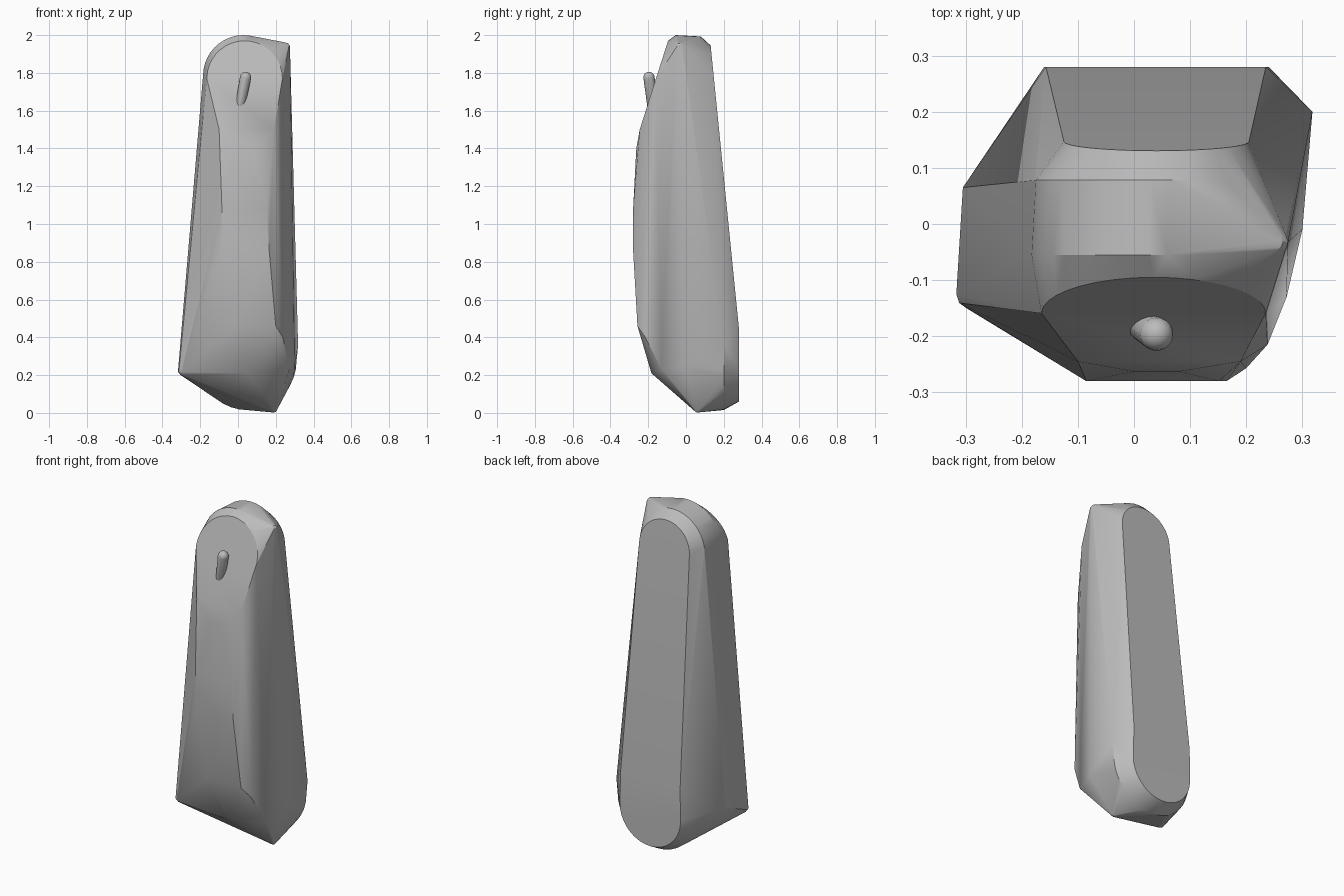
import bpy, bmesh
from math import sin, cos, pi, radians
from mathutils import Vector

if "Cube" in bpy.data.objects:
    bpy.data.objects.remove(bpy.data.objects["Cube"], do_unlink=True)

grey = bpy.data.materials.new("plain grey")
grey.use_nodes = True
colour = (0.5, 0.5, 0.5, 1)
grey.diffuse_color = colour
grey.node_tree.nodes["Principled BSDF"].inputs["Base Color"].default_value = colour


def arc(cx, cz, r, y_of_z, start, end, n=18):
    """Points of an arc in the xz plane, laid on the plane y = y_of_z(z)."""
    pts = []
    for i in range(n + 1):
        a = radians(start + (end - start) * i / n)
        x, z = cx + r * cos(a), cz + r * sin(a)
        pts.append((x, y_of_z(z), z))
    return pts


def ball(centre, r, rings=5, segments=10):
    """Points of a small sphere, used to round a corner."""
    c = Vector(centre)
    pts = [c + Vector((0, 0, r)), c - Vector((0, 0, r))]
    for i in range(1, rings):
        t = pi * i / rings
        for j in range(segments):
            p = 2 * pi * j / segments
            pts.append(c + r * Vector((sin(t) * cos(p), sin(t) * sin(p), cos(t))))
    return pts


def hull_object(name, points, angle):
    bm = bmesh.new()
    for p in points:
        bm.verts.new(p)
    out = bmesh.ops.convex_hull(bm, input=bm.verts)
    junk = {g for g in out["geom_interior"] + out["geom_unused"]
            if isinstance(g, bmesh.types.BMVert)}
    bmesh.ops.delete(bm, geom=list(junk), context="VERTS")
    bmesh.ops.recalc_face_normals(bm, faces=bm.faces)
    mesh = bpy.data.meshes.new(name)
    bm.to_mesh(mesh)
    bm.free()
    obj = bpy.data.objects.new(name, mesh)
    bpy.context.collection.objects.link(obj)
    mesh.materials.append(grey)
    bpy.ops.object.select_all(action="DESELECT")
    obj.select_set(True)
    bpy.context.view_layer.objects.active = obj
    bpy.ops.object.shade_smooth_by_angle(angle=radians(angle))
    return obj


def back_plane(z):
    return 0.28 - 0.1 * max(0, z - 0.45)


def front_slope(z):
    return -0.095 - 0.32 * (1.97 - z)


# Body: rounded back panel, wider rims, and rounded top
body = arc(0.04, 1.78, 0.165, back_plane, 0, 180)
body += arc(0.04, 0.26, 0.2, back_plane, 180, 360)
body += [(-0.157, 0.28, 0.45), (0.235, 0.28, 0.45)]
body += arc(0.05, 0.275, 0.26, lambda z: 0.2, 180, 360)
body += arc(0.03, 1.785, 0.208, lambda z: 0.078, 0, 180)
body += arc(0.03, 1.785, 0.215, lambda z: -0.055, 20, 180)
body += arc(0.035, 1.77, 0.2, front_slope, 0, 180)

# Body: curved front belly, given as half-open rows of left x, right x, y, z
for left, right, y, z in [(-0.1, 0.19, -0.245, 1.5), (0.0, 0.08, -0.263, 1.4),
                          (-0.085, 0.152, -0.28, 1.08), (-0.085, 0.165, -0.28, 0.86),
                          (-0.02, 0.2, -0.257, 0.46), (0.05, 0.07, -0.183, 0.21)]:
    body += [(left, y, z), (right, y, z)]

# Body: flank, keel and rounded corners
body += [(0.318, 0.2, 0.36), (0.3, -0.01, 0.25), (0.272, -0.13, 0.23),
         (0.238, -0.215, 0.4), (-0.305, 0.065, 0.3)]
body += ball((0.25, -0.032, 1.935), 0.026)
body += ball((-0.29, -0.125, 0.225), 0.028)
body += ball((0.19, 0.06, 0.018), 0.016)
hull_object("body", body, 25)

# Peg: tapered capsule leaning out of the front slope
peg = ball((0.04, -0.196, 1.776), 0.03, 10, 20) + ball((0.012, -0.18, 1.63), 0.026, 10, 20)
hull_object("peg", peg, 40)
